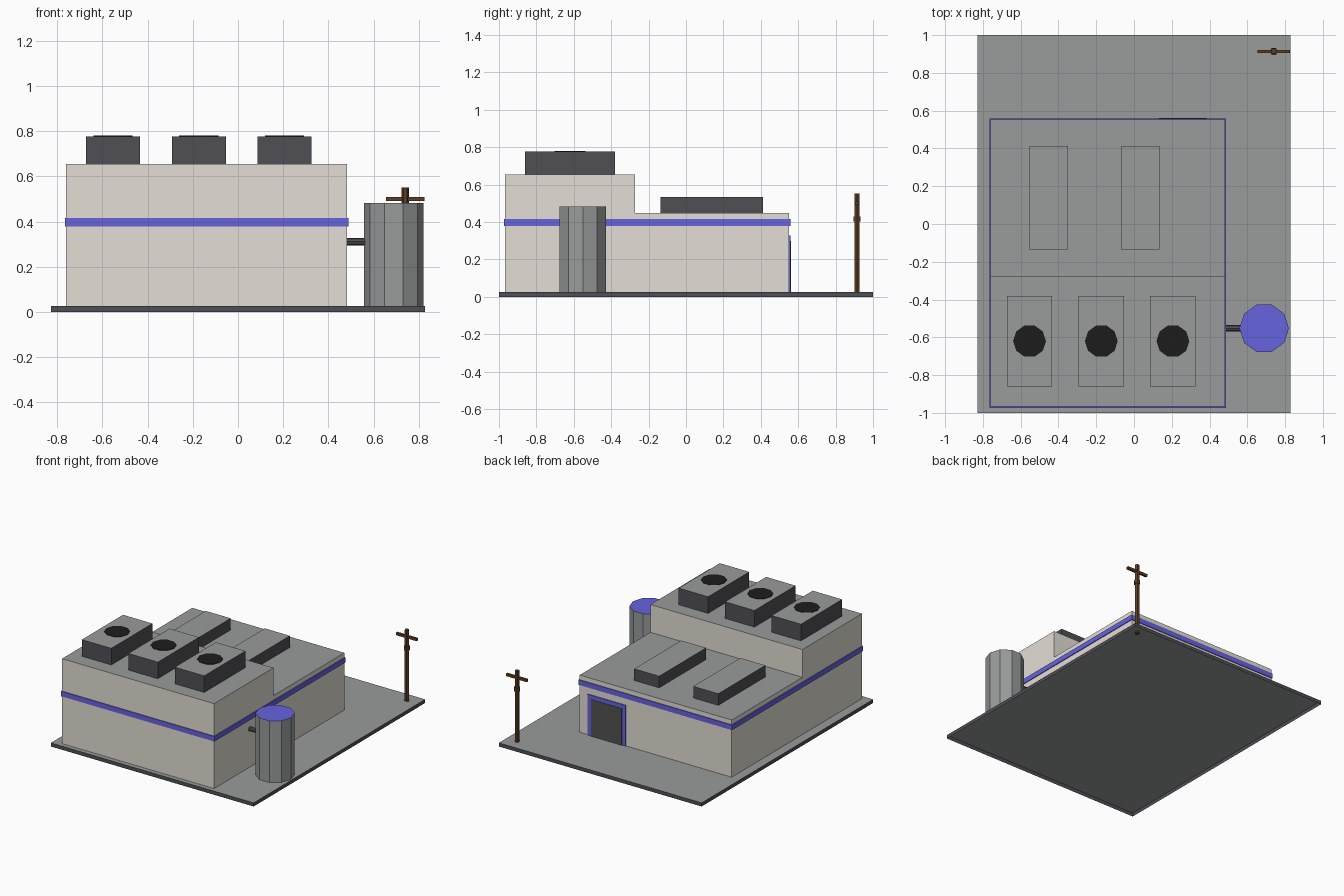
import bpy
import bmesh
from math import radians
from mathutils import Matrix

cube = bpy.data.objects.get("Cube")
if cube:
    bpy.data.objects.remove(cube, do_unlink=True)


def material(name, r, g, b):
    m = bpy.data.materials.new(name)
    m.use_nodes = True
    m.diffuse_color = (r, g, b, 1)
    bsdf = next(n for n in m.node_tree.nodes if n.type == 'BSDF_PRINCIPLED')
    bsdf.inputs["Base Color"].default_value = (r, g, b, 1)
    return m


WALL = material("beige wall", 0.77, 0.73, 0.665)
GREY = material("concrete grey", 0.32, 0.33, 0.325)
DARK = material("dark grey", 0.08, 0.078, 0.09)
DOOR = material("door grey", 0.085, 0.085, 0.087)
BLUE = material("violet blue", 0.137, 0.125, 0.74)
BLACK = material("fan black", 0.012, 0.012, 0.012)
BROWN = material("wood brown", 0.11, 0.048, 0.017)


def finish(name, bm, side, top=None, open_base=False):
    """Make the object; upward faces can take their own material."""
    bmesh.ops.recalc_face_normals(bm, faces=bm.faces)
    if open_base:
        base = [f for f in bm.faces if f.normal.z < -0.9]
        bmesh.ops.delete(bm, geom=base, context='FACES_ONLY')
    mesh = bpy.data.meshes.new(name)
    mesh.materials.append(side)
    mesh.materials.append(top or side)
    for f in bm.faces:
        f.material_index = int(f.normal.z > 0.9)
    bm.to_mesh(mesh)
    bm.free()
    ob = bpy.data.objects.new(name, mesh)
    bpy.context.collection.objects.link(ob)
    return ob


def box(name, x, y, z, side, top=None, open_base=False):
    """Box from (low, high) pairs on each axis."""
    bm = bmesh.new()
    bmesh.ops.create_cube(bm, size=1)
    for v in bm.verts:
        v.co = [r[0] if c < 0 else r[1] for c, r in zip(v.co, (x, y, z))]
    return finish(name, bm, side, top, open_base)


def prism(name, x, y, z, radius, sides, side, top=None, open_base=False):
    """Upright prism with a corner pointing along +x."""
    bm = bmesh.new()
    bmesh.ops.create_cone(bm, cap_ends=True, segments=sides, radius1=radius,
                          radius2=radius, depth=z[1] - z[0])
    first = max(bm.verts, key=lambda v: v.co.x).co
    turn = -first.to_2d().angle_signed((1, 0)) if first.y else 0
    bmesh.ops.rotate(bm, verts=bm.verts, matrix=Matrix.Rotation(turn, 3, 'Z'))
    bmesh.ops.translate(bm, verts=bm.verts, vec=(x, y, sum(z) / 2))
    return finish(name, bm, side, top, open_base)


GROUND = 0.027
LOW, HIGH = 0.449, 0.654
X0, X1, Y0, Y1 = -0.76, 0.482, -0.967, 0.552
STEP = -0.274

# Ground slab, a shallow tray open underneath
box("ground_slab", (-0.828, 0.828), (-1, 1), (0, GROUND), DARK, GREY, open_base=True)

# Stepped building, extruded from its side profile
bm = bmesh.new()
profile = [(Y0, GROUND), (Y1, GROUND), (Y1, LOW), (STEP, LOW),
           (STEP, HIGH), (Y0, HIGH)]
face = bm.faces.new([bm.verts.new((X0, y, z)) for y, z in profile])
walls = bmesh.ops.extrude_face_region(bm, geom=[face])["geom"]
bmesh.ops.translate(bm, vec=(X1 - X0, 0, 0),
                    verts=[v for v in walls if isinstance(v, bmesh.types.BMVert)])
finish("building", bm, WALL, GREY, open_base=True)

# Stripe around the walls
E = 0.006
box("wall_stripe", (X0 - E, X1 + E), (Y0 - E, Y1 + E), (0.378, 0.415), BLUE)

# Front roof units with fans
for i, x in enumerate((-0.553, -0.173, 0.206), 1):
    box(f"fan_unit_{i}", (x - 0.12, x + 0.12), (-0.86, -0.38), (HIGH, 0.777), DARK, GREY)
    prism(f"fan_{i}", x, -0.62, (0.774, 0.78), 0.087, 10, BLACK)

# Rear roof units
for i, x in enumerate((-0.451, 0.032), 1):
    box(f"rear_roof_unit_{i}", (x - 0.102, x + 0.102), (-0.135, 0.413), (LOW, 0.535), DARK, GREY)

# Back door with frame
box("door_frame", (0.105, 0.415), (Y1 - 0.01, Y1 + 0.006), (GROUND, 0.328), BLUE, open_base=True)
box("door", (0.132, 0.385), (Y1 - 0.01, Y1 + 0.009), (GROUND, 0.298), DOOR, open_base=True)

# Tank and its pipe
TX, TY = 0.689, -0.552
prism("tank", TX, TY, (GROUND, 0.482), 0.131, 10, GREY, BLUE, open_base=True)
bm = bmesh.new()
bmesh.ops.create_cone(bm, cap_ends=True, segments=8, radius1=0.016, radius2=0.016, depth=0.16)
bmesh.ops.rotate(bm, verts=bm.verts, matrix=Matrix.Rotation(radians(90), 3, 'Y'))
bmesh.ops.translate(bm, verts=bm.verts, vec=(0.53, TY, 0.311))
finish("tank_pipe", bm, DARK)

# Utility pole, sunk a little into the ground
PX, PY = 0.74, 0.914
prism("pole", PX, PY, (0.012, 0.552), 0.0165, 6, BROWN)
prism("pole_collar", PX, PY, (0.402, 0.43), 0.022, 6, BROWN)
box("pole_crossarm", (PX - 0.085, PX + 0.085), (PY - 0.008, PY + 0.008), (0.491, 0.51), BROWN)
